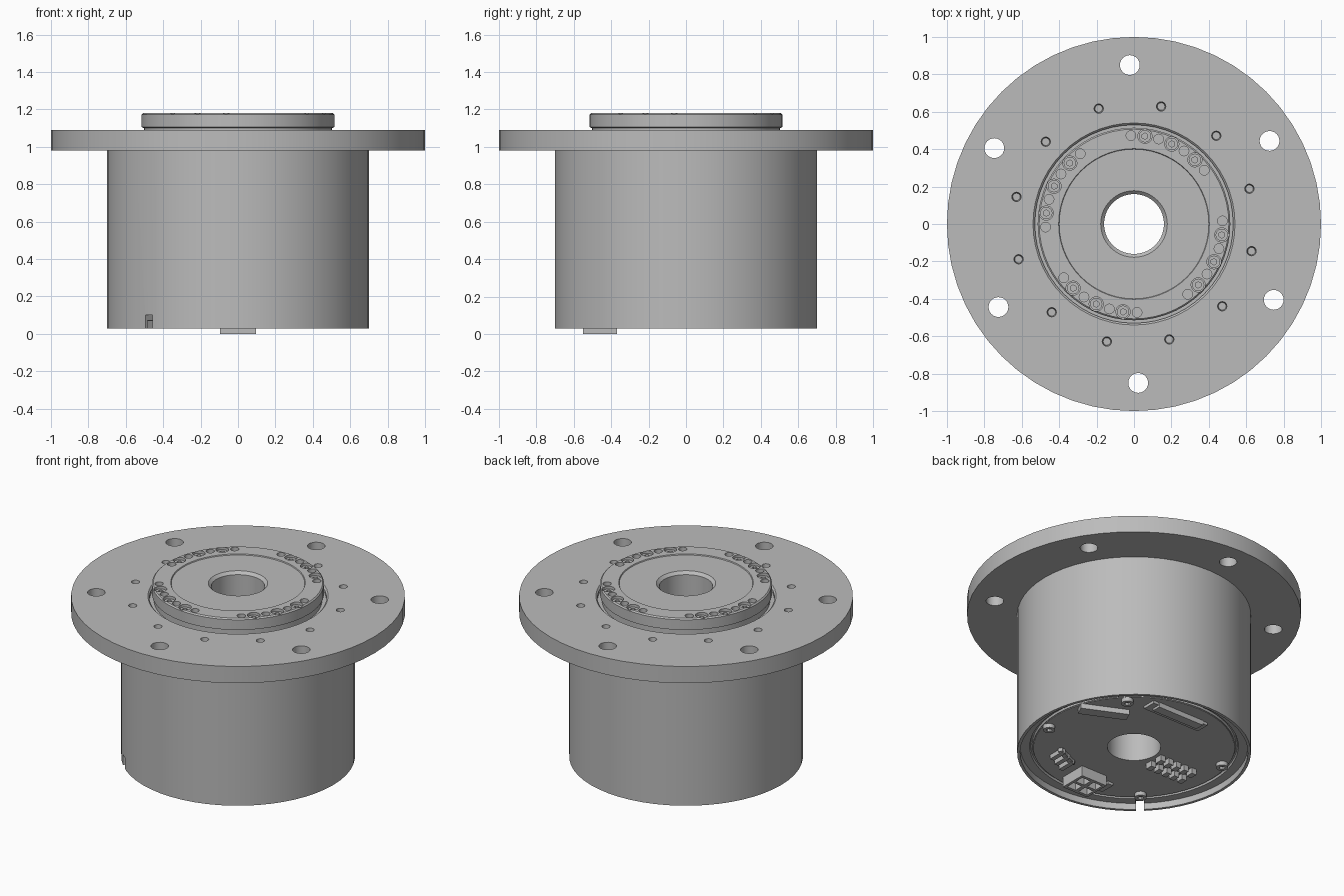
import bpy, bmesh
from math import cos, sin, radians, tau
from mathutils import Matrix, Vector

scene_col = bpy.context.scene.collection
if "Cube" in bpy.data.objects:
    bpy.data.objects.remove(bpy.data.objects["Cube"], do_unlink=True)

metal = bpy.data.materials.new("machined grey metal")
metal.use_nodes = True
GREY = (0.5, 0.5, 0.5, 1)
metal.diffuse_color = GREY
metal.node_tree.nodes["Principled BSDF"].inputs["Base Color"].default_value = GREY


def finish(name, bm):
    bmesh.ops.recalc_face_normals(bm, faces=bm.faces)
    me = bpy.data.meshes.new(name)
    bm.to_mesh(me)
    bm.free()
    me.materials.append(metal)
    ob = bpy.data.objects.new(name, me)
    scene_col.objects.link(ob)
    return ob


def smooth(ob):
    bpy.ops.object.select_all(action='DESELECT')
    ob.select_set(True)
    bpy.context.view_layer.objects.active = ob
    bpy.ops.object.shade_smooth_by_angle(angle=radians(30))


def lathe(name, profile, segs=56):
    """Revolve a closed (radius, height) loop around z."""
    bm = bmesh.new()
    rings = [[bm.verts.new((r * cos(tau * i / segs), r * sin(tau * i / segs), z))
              for r, z in profile] for i in range(segs)]
    n = len(profile)
    for i in range(segs):
        a, b = rings[i], rings[(i + 1) % segs]
        for k in range(n):
            bm.faces.new((a[k], b[k], b[(k + 1) % n], a[(k + 1) % n]))
    return finish(name, bm)


def polar(radius, degrees, z=0.0):
    a = radians(degrees)
    return Vector((radius * cos(a), radius * sin(a), z))


def add_cyl(bm, pos, radius, z0, z1, segs=20, tip=None):
    mat = Matrix.Translation((pos.x, pos.y, (z0 + z1) / 2))
    bmesh.ops.create_cone(bm, cap_ends=True, segments=segs, radius2=radius,
                          radius1=radius if tip is None else tip,
                          depth=z1 - z0, matrix=mat)


def add_box(bm, x, y, z0, z1, sx, sy, turn=0.0):
    mat = (Matrix.Translation((x, y, (z0 + z1) / 2))
           @ Matrix.Rotation(radians(turn), 4, 'Z')
           @ Matrix.Diagonal((sx, sy, z1 - z0, 1)))
    bmesh.ops.create_cube(bm, size=1, matrix=mat)


def cut(target, cutter):
    """Subtract the cutter and bake the result."""
    cutter.hide_render = True
    mod = target.modifiers.new("holes", 'BOOLEAN')
    mod.operation, mod.solver, mod.object = 'DIFFERENCE', 'EXACT', cutter
    bpy.context.view_layer.update()
    graph = bpy.context.evaluated_depsgraph_get()
    target.data = bpy.data.meshes.new_from_object(target.evaluated_get(graph))
    target.modifiers.clear()
    bpy.data.objects.remove(cutter, do_unlink=True)


BORE, FLOOR = 0.16, 0.072

# Housing with a thin lip around the recessed underside
housing = lathe("housing", [(BORE, FLOOR), (0.605, FLOOR), (0.61, 0.085), (0.62, 0.085),
                            (0.625, FLOOR), (0.682, FLOOR), (0.682, 0.03),
                            (0.70, 0.03), (0.70, 0.98), (BORE, 0.98)])
bm = bmesh.new()
notch = polar(0.68, 227)
add_box(bm, notch.x, notch.y, 0, 0.10, 0.12, 0.05, 227)
cut(housing, finish("notch_cutter", bm))

# Mounting flange with six through holes and twelve threaded holes
flange = lathe("flange", [(BORE, 0.98), (1.0, 0.98), (1.0, 1.09), (0.54, 1.09),
                          (0.53, 1.08), (0.53, 1.06), (BORE, 1.06)])
bm = bmesh.new()
for i in range(6):
    add_cyl(bm, polar(0.85, 31.5 + 60 * i), 0.053, 0.9, 1.2, 24)
for i in range(12):
    add_cyl(bm, polar(0.645, 17 + 30 * i), 0.026, 1.03, 1.1, 16, tip=0.02)
cut(flange, finish("flange_cutter", bm))

# Raised output hub with four arcs of alternating holes and counterbores
hub = lathe("output_hub", [(BORE, 1.06), (0.503, 1.06), (0.503, 1.1), (0.515, 1.105),
                           (0.515, 1.172), (0.507, 1.18), (0.403, 1.18), (0.40, 1.174),
                           (0.178, 1.174), (BORE, 1.156)])
bm = bmesh.new()
heads = bmesh.new()
for quarter in range(4):
    for k in range(7):
        p = polar(0.473, 92 - 9.1 * k + 90 * quarter)
        if k % 2:
            add_cyl(bm, p, 0.038, 1.13, 1.2)
            add_cyl(heads, p, 0.033, 1.125, 1.165)
        else:
            add_cyl(bm, p, 0.026, 1.12, 1.2, 16)
cut(hub, finish("hub_cutter", bm))
hub_screws = finish("hub_screws", heads)

# Hexagon sockets in the screw heads
bm = bmesh.new()
for quarter in range(4):
    for k in (1, 3, 5):
        add_cyl(bm, polar(0.473, 92 - 9.1 * k + 90 * quarter), 0.017, 1.14, 1.2, 6)
cut(hub_screws, finish("socket_cutter", bm))

# Circuit board and its retaining screws in the underside
board = lathe("circuit_board", [(BORE, 0.068), (0.6, 0.068), (0.6, 0.08), (BORE, 0.08)])
bm = bmesh.new()
sockets = bmesh.new()
for angle in (46, 161, 226, 346):
    add_cyl(bm, polar(0.565, angle), 0.036, 0.042, 0.075)
    add_cyl(sockets, polar(0.565, angle), 0.018, 0.03, 0.058, 6)
board_screws = finish("board_screws", bm)
cut(board_screws, finish("board_socket_cutter", sockets))

# Main connector block, open at the bottom
bm = bmesh.new()
add_box(bm, 0, -0.46, 0, 0.07, 0.19, 0.18)
connector = finish("main_connector", bm)
bm = bmesh.new()
for x in (-0.045, 0.045):
    for y in (-0.5, -0.42):
        add_box(bm, x, y, -0.02, 0.05, 0.065, 0.06)
cut(connector, finish("connector_cutter", bm))

# Long plug sockets beside the bore
bm = bmesh.new()
add_box(bm, 0.06, 0.48, 0.035, 0.07, 0.34, 0.06)
add_box(bm, 0.06, 0.46, 0.05, 0.07, 0.42, 0.09)
add_box(bm, 0.43, 0.23, 0.035, 0.07, 0.30, 0.07, 155)
finish("plug_sockets", bm)

# Two rows of header pins
bm = bmesh.new()
for i in range(5):
    for y in (-0.08, 0.01):
        add_box(bm, -0.44 + 0.06 * i, y, 0.03, 0.07, 0.035, 0.05)
finish("header_pins", bm)

# Small components on the board
bm = bmesh.new()
for i in range(3):
    add_box(bm, 0.19 + 0.06 * i, -0.40 + 0.03 * i, 0.04, 0.07, 0.03, 0.11)
add_box(bm, 0.25, -0.33, 0.045, 0.07, 0.18, 0.03, 25)
add_box(bm, -0.16, -0.46, 0.05, 0.07, 0.04, 0.1)
finish("small_components", bm)

for part in (housing, flange, hub, hub_screws, board, board_screws):
    smooth(part)
